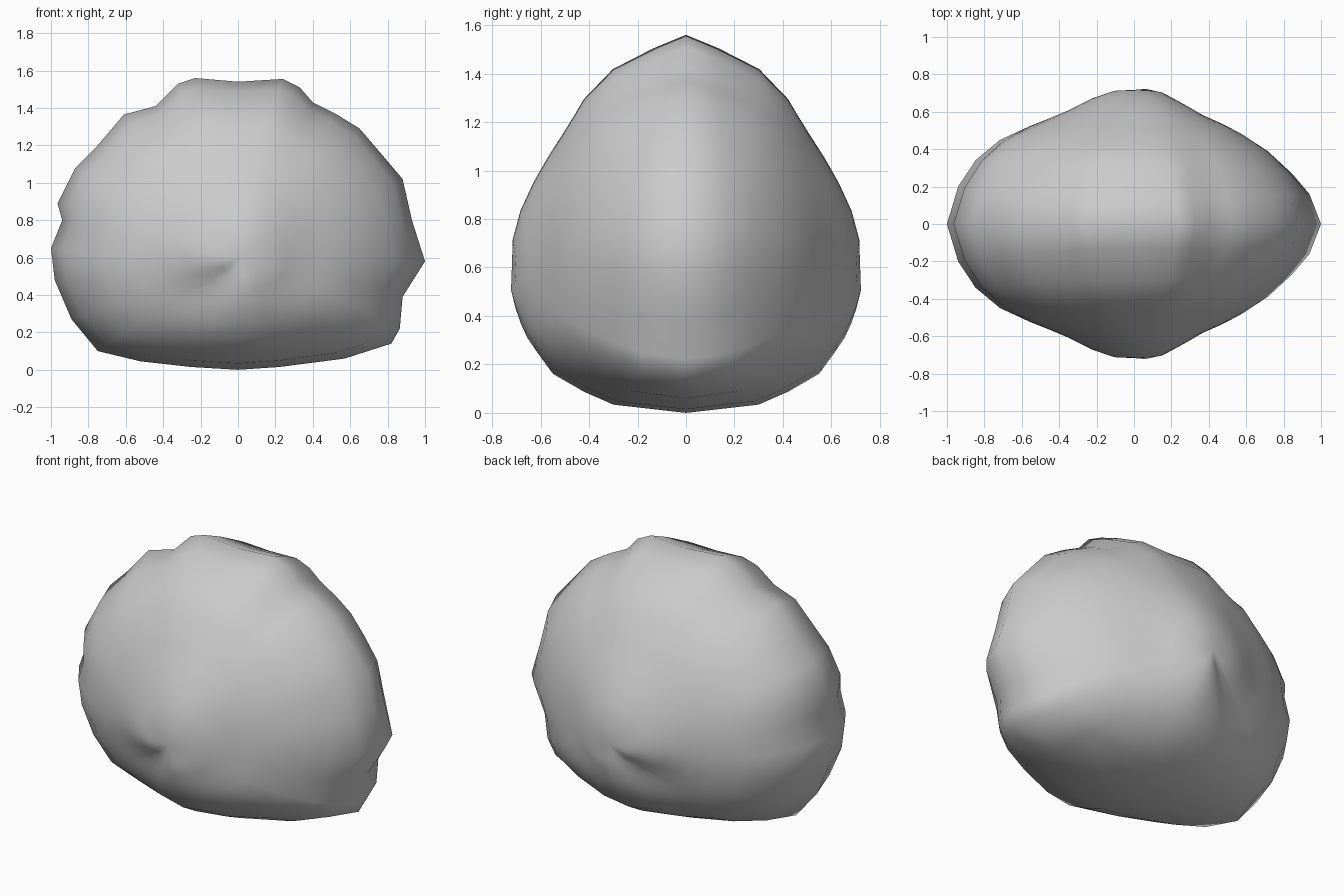
import bpy, bmesh, math

if "Cube" in bpy.data.objects:
    bpy.data.objects.remove(bpy.data.objects["Cube"])

# Rim outline of the boulder in the x-z plane, clockwise from the top left
RIM = [(-.23, 1.56), (0, 1.54), (.24, 1.555), (.33, 1.51), (.4, 1.43), (.52, 1.37),
       (.65, 1.29), (.77, 1.15), (.88, 1.02), (.93, .8), (1, .58), (.88, .39),
       (.865, .22), (.82, .14), (.57, .06), (.22, .015), (0, 0), (-.25, .015),
       (-.52, .045), (-.75, .1), (-.89, .27), (-.98, .48), (-1, .65), (-.94, .8),
       (-.965, .89), (-.87, 1.08), (-.75, 1.2), (-.61, 1.365), (-.44, 1.41), (-.32, 1.53)]
CX, CZ, PEAK = .03, .58, .735
n = len(RIM)

# Half thickness from the middle out to the rim, in four directions
STEPS = [.15, .27, .4, .5, .6, .75, .87, .95, 1]
LEFT = [.72, .675, .60, .565, .53, .45, .34, .20, 0]
RIGHT = [.715, .64, .57, .54, .50, .39, .27, .16, 0]
UP = [.72, .69, .63, .575, .51, .42, .30, .13, 0]
DOWN = [.73, .72, .70, .675, .64, .55, .42, .30, 0]


def thickness(i, dx, dz):
    a = math.atan2(dz, dx)
    side = RIGHT if dx > 0 else LEFT
    vert = UP if dz > 0 else DOWN
    y = side[i] * math.cos(a) ** 2 + vert[i] * math.sin(a) ** 2
    # the lower left shoulder is slightly leaner
    if dx < 0 and dz < 0:
        y *= 1 - .08 * math.sin(2 * a) ** 2
    return y


# Rounded copy of the rim, so that notches fade towards the middle
soft = RIM
for _ in range(4):
    soft = [tuple((soft[k - 1][c] + soft[k][c] + soft[(k + 1) % n][c]) / 3
                  for c in (0, 1)) for k in range(n)]

bm = bmesh.new()


def ring(i, sign):
    t = STEPS[i]
    w = t ** 3
    verts = []
    for (x, z), (sx, sz) in zip(RIM, soft):
        dx = (x * w + sx * (1 - w)) - CX
        dz = (z * w + sz * (1 - w)) - CZ
        verts.append(bm.verts.new((CX + dx * t, sign * thickness(i, dx, dz), CZ + dz * t)))
    return verts


# Front and back halves share one rim
rim = ring(len(STEPS) - 1, 1)
halves = []
for sign in (-1, 1):
    rings = [ring(i, sign) for i in range(len(STEPS) - 1)] + [rim]
    pole = bm.verts.new((CX, sign * PEAK, CZ))
    halves += [v for r in rings[:5] for v in r] + [pole]
    for k in range(n):
        m = (k + 1) % n
        bm.faces.new((pole, rings[0][k], rings[0][m]))
        for a, b in zip(rings, rings[1:]):
            bm.faces.new((a[k], b[k], b[m], a[m]))

# Even out the broad faces
for _ in range(2):
    bmesh.ops.smooth_vert(bm, verts=halves, factor=.5,
                          use_axis_x=True, use_axis_y=True, use_axis_z=True)
bmesh.ops.recalc_face_normals(bm, faces=bm.faces)
for f in bm.faces:
    f.smooth = True

mesh = bpy.data.meshes.new("boulder")
bm.to_mesh(mesh)
bm.free()
boulder = bpy.data.objects.new("boulder", mesh)
bpy.context.collection.objects.link(boulder)
